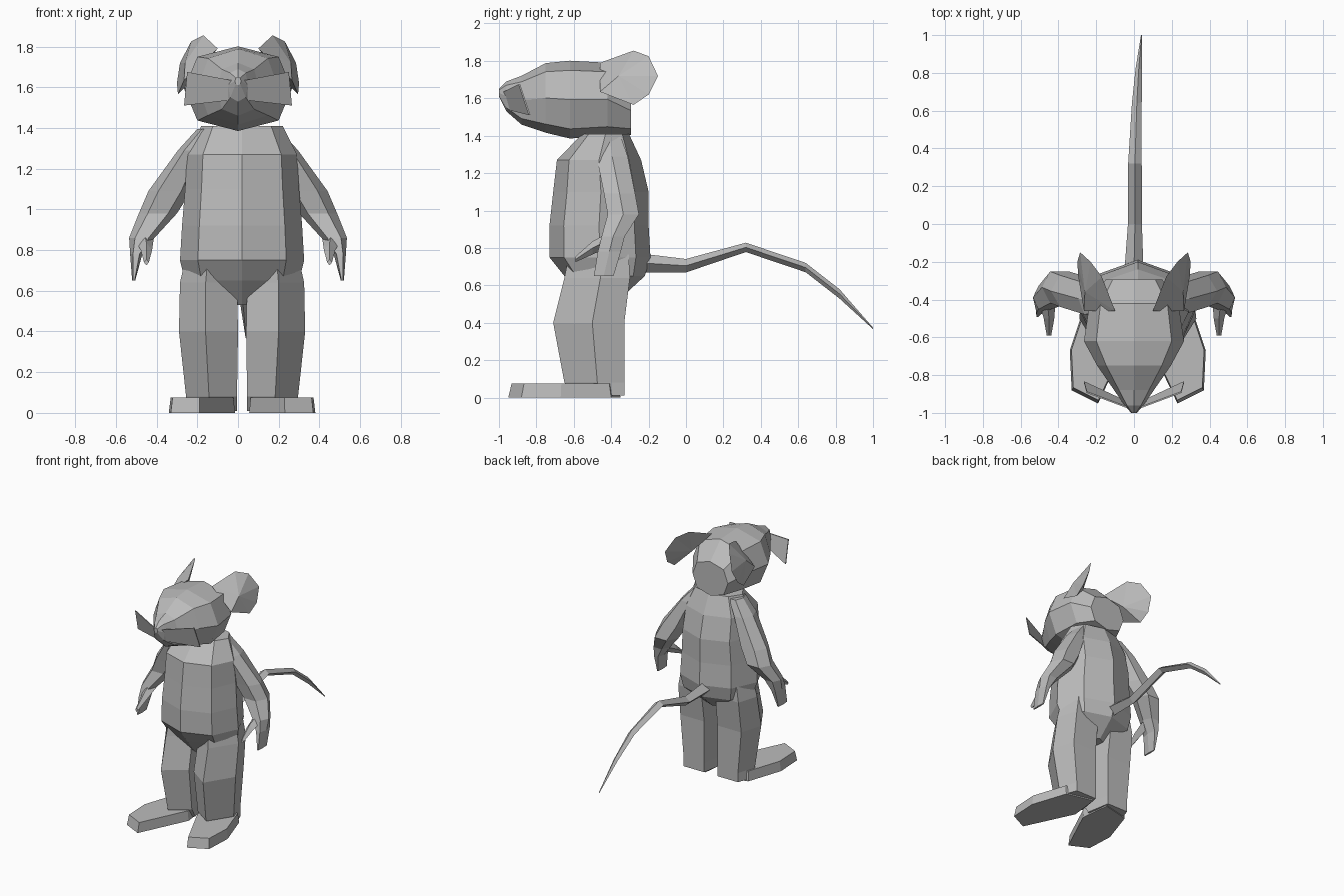
import bpy, bmesh, math
from mathutils import Vector

cube = bpy.data.objects.get("Cube")
if cube:
    bpy.data.objects.remove(cube)

grey = bpy.data.materials.new("soft grey")
grey.use_nodes = True
COLOUR = (0.5, 0.5, 0.5, 1)
grey.diffuse_color = COLOUR
grey.node_tree.nodes["Principled BSDF"].inputs["Base Color"].default_value = COLOUR


def finish(name, bm, mirror_x=None):
    """Turn a bmesh into a flat-shaded object, optionally mirrored about mirror_x."""
    if mirror_x is not None:
        bmesh.ops.translate(bm, verts=bm.verts, vec=(-mirror_x, 0, 0))
    bmesh.ops.recalc_face_normals(bm, faces=bm.faces)
    mesh = bpy.data.meshes.new(name)
    bm.to_mesh(mesh)
    bm.free()
    mesh.materials.append(grey)
    obj = bpy.data.objects.new(name, mesh)
    bpy.context.collection.objects.link(obj)
    if mirror_x is not None:
        obj.location.x = mirror_x
        mod = obj.modifiers.new("Mirror", "MIRROR")
        mod.use_mirror_merge = False
    return obj


def loft(name, rings, mirror_x=None):
    """Skin a list of point rings and cap both ends."""
    bm = bmesh.new()
    loops = [[bm.verts.new(p) for p in ring] for ring in rings]
    n = len(loops[0])
    for a, b in zip(loops, loops[1:]):
        for i in range(n):
            j = (i + 1) % n
            bm.faces.new((a[i], a[j], b[j], b[i]))
    bm.faces.new(loops[0])
    bm.faces.new(loops[-1])
    return finish(name, bm, mirror_x)


def ring(centre, ru, rv, n=8, power=0.8, upright=False):
    """Rounded-square ring: level, or upright and facing along y."""
    c, pts = Vector(centre), []
    for i in range(n):
        a = 2 * math.pi * i / n
        u, v = (math.copysign(abs(t) ** power, t) if abs(t) > 1e-6 else 0
                for t in (math.cos(a), math.sin(a)))
        pts.append(c + (Vector((u * ru, 0, v * rv)) if upright else Vector((u * ru, v * rv, 0))))
    return pts


MID = 0.02

# Torso: height, centre y, half width, half depth
torso = [(1.41, -0.43, 0.2, 0.125), (1.27, -0.465, 0.27, 0.225), (1.1, -0.455, 0.28, 0.255),
         (0.92, -0.465, 0.295, 0.265), (0.75, -0.46, 0.305, 0.27), (0.65, -0.435, 0.28, 0.215),
         (0.53, -0.45, 0.07, 0.1)]
loft("torso", [ring((MID, y, z), rx, ry, power=0.98) for z, y, rx, ry in torso])

# Head: y, centre height, half width, half height
head = [(-0.295, 1.535, 0.15, 0.13), (-0.42, 1.595, 0.235, 0.195), (-0.62, 1.593, 0.265, 0.208),
        (-0.75, 1.602, 0.195, 0.186), (-0.88, 1.59, 0.105, 0.13), (-0.96, 1.61, 0.05, 0.08),
        (-1.0, 1.63, 0.015, 0.02)]
loft("head", [ring((0, y, z), rx, rz, power=0.82, upright=True) for y, z, rx, rz in head])

# Ears: rim fan that thickens towards an inner root
bm = bmesh.new()
rim = [(0.1, -0.46, 1.79), (0.17, -0.28, 1.855), (0.23, -0.2, 1.825), (0.285, -0.15, 1.72),
       (0.3, -0.2, 1.62), (0.295, -0.28, 1.565), (0.265, -0.46, 1.635)]
verts = [bm.verts.new(p) for p in rim]
outer = bm.verts.new((0.26, -0.36, 1.72))
inner = bm.verts.new((0.185, -0.34, 1.68))
for a, b in zip(verts, verts[1:] + verts[:1]):
    bm.faces.new((a, b, outer))
    bm.faces.new((b, a, inner))
finish("ears", bm, 0)

# Whisker plates beside the nose, leaning forward at the top
plate = [(0.01, -0.985, 1.63), (0.25, -0.895, 1.675), (0.265, -0.84, 1.51), (0.05, -0.94, 1.535)]
back = [(x, y + 0.008, z) for x, y, z in plate]
loft("whiskers", [plate, back], 0)

# Arms: outer x, inner x, front y, back y, height
arm = [(0.2, 0.1, -0.48, -0.34, 1.395), (0.295, 0.16, -0.49, -0.3, 1.29),
       (0.44, 0.23, -0.45, -0.26, 1.09), (0.487, 0.3, -0.43, -0.24, 0.98),
       (0.535, 0.41, -0.46, -0.32, 0.86), (0.53, 0.47, -0.48, -0.34, 0.78),
       (0.52, 0.505, -0.5, -0.38, 0.65)]
loft("arms", [ring(((o + i) / 2, (f + b) / 2, z), (o - i) / 2, (b - f) / 2, n=6, power=0.9)
              for o, i, f, b, z in arm], 0)

# Thumbs
loft("thumbs", [ring((0.46, -0.4, 0.85), 0.045, 0.04, 4, 1, True),
                ring((0.45, -0.5, 0.8), 0.028, 0.035, 4, 1, True),
                ring((0.45, -0.59, 0.74), 0.012, 0.015, 4, 1, True)], 0)

# Legs: five-sided with a ridge down the front and a flat back
section = [(0.1, -1), (1, 0.1), (0.65, 1), (-0.75, 1), (-1, -0.4)]
# Height, centre x, centre y, half width, half depth
leg = [(0.84, 0.17, -0.46, 0.11, 0.15), (0.64, 0.185, -0.475, 0.14, 0.175),
       (0.4, 0.185, -0.52, 0.145, 0.19), (0.08, 0.17, -0.49, 0.125, 0.16),
       (0.01, 0.17, -0.46, 0.125, 0.13)]
loft("legs", [[(x + u * rx, y + v * ry, z) for u, v in section] for z, x, y, rx, ry in leg], MID)

# Feet: splayed sole outline raised to a slightly smaller top
sole = [(0.08, -0.35), (0.055, -0.58), (0.23, -0.95), (0.37, -0.88), (0.38, -0.67), (0.29, -0.4)]
loft("feet", [[(x, y, 0) for x, y in sole],
              [(0.2 + (x - 0.2) * 0.95, -0.6 + (y + 0.6) * 0.95, 0.075) for x, y in sole]], MID)

# Tail: x, y, height, half width, half thickness
tail = [(0.0, -0.24, 0.72, 0.05, 0.05), (0.005, 0, 0.705, 0.037, 0.036),
        (0.005, 0.32, 0.803, 0.036, 0.025), (0.015, 0.64, 0.695, 0.026, 0.025),
        (0.025, 0.82, 0.555, 0.017, 0.025), (0.04, 1.0, 0.37, 0.003, 0.004)]
loft("tail", [ring((x, y, z), rx, rz, 4, 1, True) for x, y, z, rx, rz in tail])
